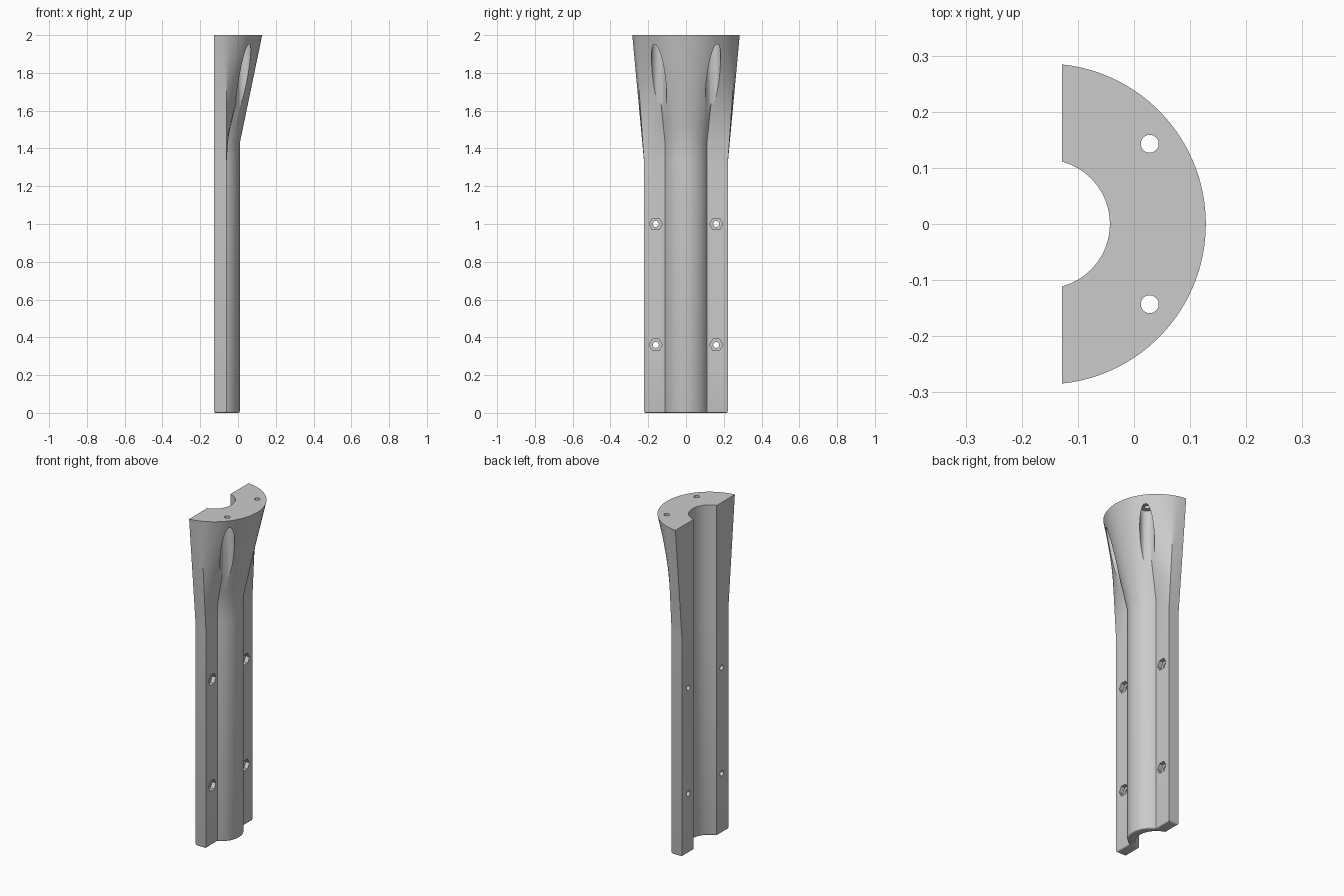
import bpy, bmesh, math
from mathutils import Matrix

if "Cube" in bpy.data.objects:
    bpy.data.objects.remove(bpy.data.objects["Cube"])

BACK, WING, CX = -0.128, -0.06, -0.158     # back plane, wing face, bore axis
HALF, LIP = 0.222, 0.111                   # wing half width, bore half width
TOP_R, BORE_R = 0.286, 0.115
NECK, FLARE, HEIGHT = 1.33, 1.43, 2.0

grey = bpy.data.materials.new("light grey")
grey.use_nodes = True
grey.diffuse_color = (0.6, 0.6, 0.6, 1)
grey.node_tree.nodes["Principled BSDF"].inputs["Base Color"].default_value = grey.diffuse_color


def lerp(a, b, t):
    return a + (b - a) * t


def polar(cx, r, a):
    return cx + r * math.cos(a), r * math.sin(a)


# Half outline: pairs of (lower point, matching point on the flared rim)
a_back = math.acos((BACK - CX) / TOP_R)
a_corner = math.acos((WING - CX) / TOP_R)
a_lip = math.asin(0.17 / TOP_R)
rib_x, rib_r = -0.113, 0.123
a_rib = math.acos((WING - rib_x) / rib_r)
half = []
for i in range(4):                          # wing side
    t = i / 4
    half.append(((lerp(BACK, WING, t), HALF), polar(CX, TOP_R, lerp(a_back, a_corner, t)), NECK))
for i in range(10):                         # wing face
    t = i / 10
    start = lerp(NECK, FLARE, t)
    half.append(((WING, lerp(HALF, LIP, t)), polar(CX, TOP_R, lerp(a_corner, a_lip, t)), start))
for i in range(15):                         # rounded rib over the bore
    t = i / 14
    half.append((polar(rib_x, rib_r, a_rib * (1 - t)), polar(CX, TOP_R, a_lip * (1 - t)), FLARE))


def section(z):
    pts = []
    for low, high, start in half:
        t = max(0, (z - start) / (HEIGHT - start))
        pts.append((lerp(low[0], high[0], t), lerp(low[1], high[1], t)))
    outer = pts + [(x, -y) for x, y in reversed(pts[:-1])]
    a = math.acos((BACK - CX) / BORE_R)
    bore = [polar(CX, BORE_R, lerp(-a, a, i / 32)) for i in range(33)]
    return [(x, y, z) for x, y in outer + bore]


# Body: skin the sections from foot to rim
bm = bmesh.new()
levels = [0, NECK, FLARE] + [lerp(FLARE, HEIGHT, i / 6) for i in range(1, 7)]
rings = [[bm.verts.new(p) for p in section(z)] for z in levels]
n = len(rings[0])
for lo, hi in zip(rings, rings[1:]):
    for i in range(n):
        j = (i + 1) % n
        bm.faces.new((lo[i], lo[j], hi[j], hi[i]))
foot = bm.faces.new(rings[0])
bm.faces.new(rings[-1])
bmesh.ops.recalc_face_normals(bm, faces=bm.faces[:])
# rounded foot edge
bmesh.ops.bevel(bm, geom=foot.edges[:], offset=0.01, segments=3, profile=0.5, affect='EDGES')
mesh = bpy.data.meshes.new("flared_half_sleeve")
bm.to_mesh(mesh)
bm.free()
body = bpy.data.objects.new("flared_half_sleeve", mesh)
bpy.context.collection.objects.link(body)
mesh.materials.append(grey)


def cut(name, sides, radius, start, end, along_x=False):
    """Subtract a prism running from start to end along x or z."""
    c = bmesh.new()
    depth = (end[0] - start[0]) if along_x else (end[2] - start[2])
    mid = [(a + b) / 2 for a, b in zip(start, end)]
    turn = Matrix.Rotation(math.pi / 2, 4, 'Y') if along_x else Matrix()
    spin = Matrix.Rotation(math.pi / 2, 4, 'Z') if along_x else Matrix()
    bmesh.ops.create_cone(c, cap_ends=True, segments=sides, radius1=radius, radius2=radius,
                          depth=depth)
    # put the first corner of the prism on the y axis
    first = max(c.verts, key=lambda v: v.co.x)
    level = Matrix.Rotation(-math.atan2(first.co.y, first.co.x), 4, 'Z')
    bmesh.ops.transform(c, matrix=Matrix.Translation(mid) @ turn @ spin @ level, verts=c.verts[:])
    me = bpy.data.meshes.new(name)
    c.to_mesh(me)
    c.free()
    me.materials.append(grey)
    cutter = bpy.data.objects.new(name, me)
    cutter.hide_render = True
    bpy.context.collection.objects.link(cutter)
    mod = body.modifiers.new(name, 'BOOLEAN')
    mod.operation, mod.solver, mod.object = 'DIFFERENCE', 'EXACT', cutter
    bpy.ops.object.modifier_apply(modifier=name)
    bpy.data.objects.remove(cutter)


bpy.ops.object.select_all(action='DESELECT')
bpy.context.view_layer.objects.active = body
body.select_set(True)

for s in (-1, 1):
    # screw head relief in the flare and its hole through the rim
    x, y = 0.028, s * 0.143
    cut("head_relief", 32, 0.04, (x, y, 1.46), (x, y, 1.95))
    cut("rim_hole", 24, 0.016, (x, y, 1.9), (x, y, 2.1))
    # clamp holes with hexagonal nut pockets
    for z in (0.36, 1.0):
        y = s * 0.16
        cut("nut_pocket", 6, 0.035, (WING - 0.025, y, z), (WING + 0.03, y, z), True)
        cut("clamp_hole", 24, 0.016, (BACK - 0.05, y, z), (WING + 0.05, y, z), True)

bpy.ops.object.shade_smooth_by_angle(angle=math.radians(25))
